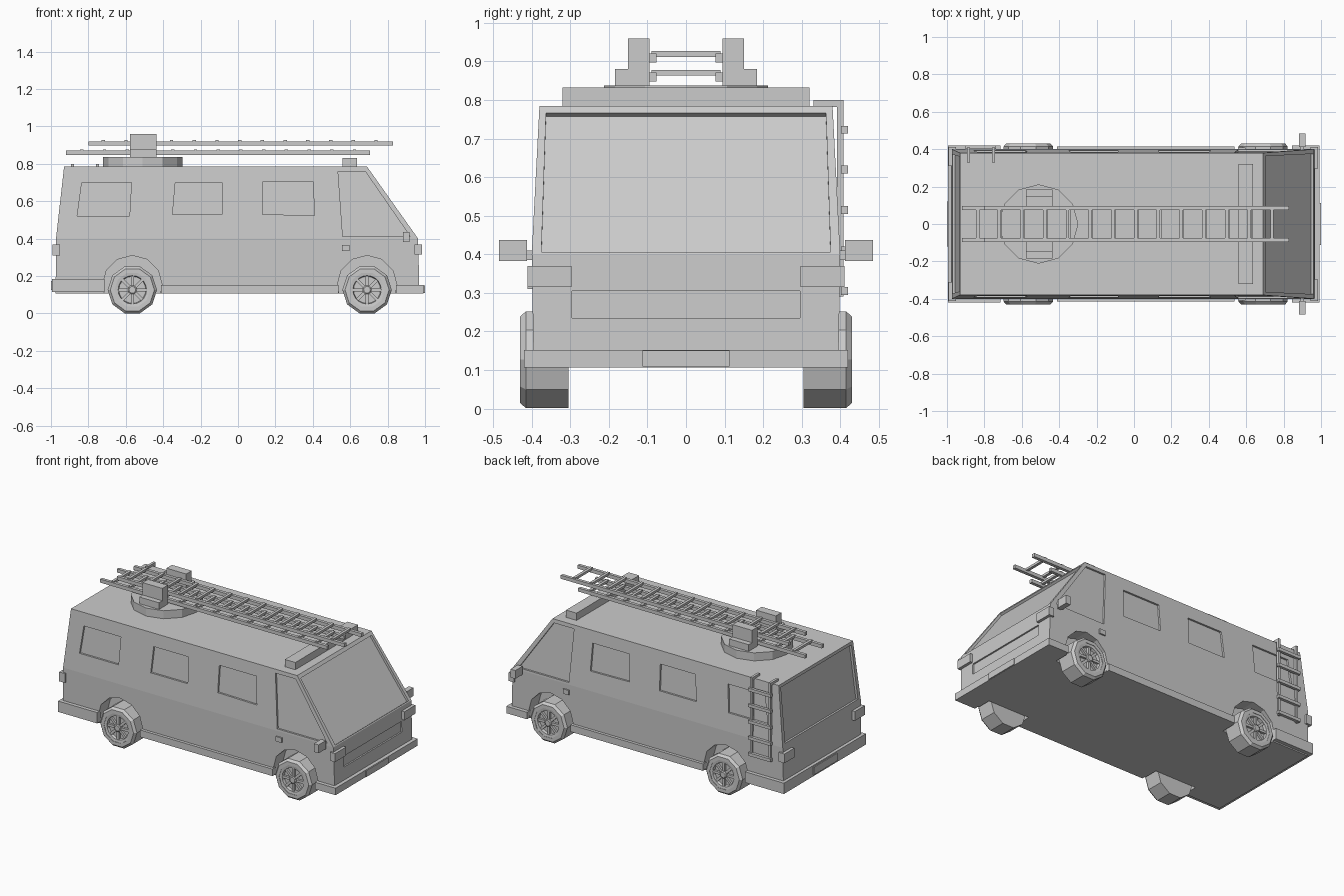
import bpy, bmesh, math
from mathutils import Vector, Matrix

if "Cube" in bpy.data.objects:
    bpy.data.objects.remove(bpy.data.objects["Cube"])

paint = bpy.data.materials.new("plain_grey")
paint.diffuse_color = (0.6, 0.6, 0.6, 1)
paint.use_nodes = True
paint.node_tree.nodes["Principled BSDF"].inputs["Base Color"].default_value = paint.diffuse_color


def finish(name, bm):
    bmesh.ops.recalc_face_normals(bm, faces=bm.faces)
    me = bpy.data.meshes.new(name)
    bm.to_mesh(me)
    bm.free()
    me.materials.append(paint)
    ob = bpy.data.objects.new(name, me)
    bpy.context.collection.objects.link(ob)
    return ob


def add_box(bm, x0, x1, y0, y1, z0, z1, rot=None):
    size = Matrix.Diagonal((x1 - x0, y1 - y0, z1 - z0, 1))
    m = Matrix.Translation(((x0 + x1) / 2, (y0 + y1) / 2, (z0 + z1) / 2)) @ size
    bmesh.ops.create_cube(bm, size=1, matrix=(rot @ m) if rot else m)


def boxes(name, *dims):
    bm = bmesh.new()
    for d in dims:
        add_box(bm, *d)
    return finish(name, bm)


def both(x0, x1, y0, y1, z0, z1):
    """The same box on the left and the right side."""
    return [(x0, x1, y0, y1, z0, z1), (x0, x1, -y1, -y0, z0, z1)]


def add_prism(bm, pts, lo, hi):
    """Solid between a polygon moved by the vectors lo and hi."""
    a = [bm.verts.new(Vector(p) + Vector(lo)) for p in pts]
    b = [bm.verts.new(Vector(p) + Vector(hi)) for p in pts]
    n = len(pts)
    bm.faces.new(a)
    bm.faces.new(b[::-1])
    for i in range(n):
        j = (i + 1) % n
        bm.faces.new((a[i], b[i], b[j], a[j]))


def lathe(bm, profile, n, centre, side, phase=0):
    """Spin (radius, y) points around the y axis; closed profile."""
    rings = []
    for r, y in profile:
        rings.append([bm.verts.new((centre[0] + r * math.cos(phase + 2 * math.pi * i / n), side * y,
                                    centre[1] + r * math.sin(phase + 2 * math.pi * i / n)))
                      for i in range(n)])
    for a, b in zip(rings, rings[1:]):
        for i in range(n):
            j = (i + 1) % n
            bm.faces.new((a[i], a[j], b[j], b[i]))
    bm.faces.new(rings[0])
    bm.faces.new(rings[-1][::-1])


WHEELS_X = (-0.565, 0.69)
FLOOR, WAIST, ROOF = 0.107, 0.40, 0.785


def half_width(z):
    return 0.40 - 0.02 * (z - WAIST) / (ROOF - WAIST)


# Body shell
bm = bmesh.new()
outline = [(-0.975, FLOOR, 0.395), (0.97, FLOOR, 0.395), (0.963, WAIST, 0.40),
           (0.69, ROOF, 0.38), (-0.93, ROOF, 0.38), (-0.973, WAIST, 0.40)]
sides = [[bm.verts.new((x, s * w, z)) for x, z, w in outline] for s in (-1, 1)]
for v in sides:
    bm.faces.new((v[0], v[1], v[2], v[5]))
    bm.faces.new((v[5], v[2], v[3], v[4]))
for i in range(6):
    j = (i + 1) % 6
    bm.faces.new((sides[0][i], sides[0][j], sides[1][j], sides[1][i]))
body = finish("body", bm)

# Cutters: window recesses, grille recess and wheel arches
bm = bmesh.new()
side_windows = [
    [(-0.835, 0.70), (-0.57, 0.70), (-0.58, 0.52), (-0.86, 0.52)],
    [(-0.335, 0.70), (-0.085, 0.70), (-0.085, 0.53), (-0.35, 0.53)],
    [(0.135, 0.705), (0.40, 0.705), (0.41, 0.525), (0.13, 0.53)],
    [(0.535, 0.76), (0.68, 0.76), (0.92, 0.413), (0.56, 0.413)]]
for s in (-1, 1):
    for win in side_windows:
        add_prism(bm, [(x, s * half_width(z), z) for x, z in win],
                  (0, -s * 0.012, 0), (0, s * 0.05, 0))
    for cx in WHEELS_X:
        arch = [(cx + 0.16 * math.sin(math.pi * k / 6), s * 0.3,
                 0.15 + 0.16 * math.cos(math.pi * k / 6)) for k in range(12)]
        add_prism(bm, arch, (0, 0, 0), (0, s * 0.2, 0))


def end_cut(low, high, t0, t1, w0, w1, depth):
    """Recess in a sloped end panel running from low to high (x, z)."""
    low, high = Vector((low[0], 0, low[1])), Vector((high[0], 0, high[1]))
    n = (high - low).cross(Vector((0, 1, 0))).normalized()
    if n.x * low.x < 0:
        n = -n
    a, b = low.lerp(high, t0), low.lerp(high, t1)
    pts = [a + Vector((0, -w0, 0)), a + Vector((0, w0, 0)),
           b + Vector((0, w1, 0)), b + Vector((0, -w1, 0))]
    add_prism(bm, pts, -n * depth, n * 0.04)


end_cut((0.963, WAIST), (0.69, ROOF), 0.015, 0.95, 0.375, 0.363, 0.015)
end_cut((-0.973, WAIST), (-0.93, ROOF), 0.05, 0.95, 0.372, 0.36, 0.015)
end_cut((0.97, FLOOR), (0.963, WAIST), 0.437, 0.675, 0.295, 0.295, 0.01)
cutter = finish("recess_cutter", bm)
cutter.hide_render = True

mod = body.modifiers.new("recesses", 'BOOLEAN')
mod.operation, mod.solver, mod.object = 'DIFFERENCE', 'EXACT', cutter
bpy.context.view_layer.objects.active = body
bpy.ops.object.modifier_apply(modifier=mod.name)
bpy.data.objects.remove(cutter)

# Wheels: ten-sided tyre, rim ring, hub and spokes
for label, cx in zip(("rear", "front"), WHEELS_X):
    for hand, s in (("right", -1), ("left", 1)):
        c = (cx, 0.1265)
        bm = bmesh.new()
        lathe(bm, [(0.132, 0.305), (0.132, 0.415), (0.118, 0.43), (0.095, 0.43), (0.095, 0.405)],
              10, c, s, math.pi / 10 * 2)
        finish(f"{label}_{hand}_tyre", bm)
        bm = bmesh.new()
        lathe(bm, [(0.096, 0.40), (0.096, 0.428), (0.076, 0.425), (0.072, 0.408)], 20, c, s)
        lathe(bm, [(0.024, 0.40), (0.024, 0.426), (0.018, 0.43)], 10, c, s)
        for k in range(8):
            turn = Matrix.Translation((cx, 0, c[1])) @ Matrix.Rotation(k * math.pi / 4, 4, 'Y')
            y = sorted((s * 0.40, s * 0.422))
            add_box(bm, 0.018, 0.078, y[0], y[1], -0.008, 0.008, turn)
        finish(f"{label}_{hand}_rim", bm)

# Bumpers, side skirts, plates, lamps, handles
boxes("front_bumper", (0.95, 0.993, -0.42, 0.42, 0.107, 0.152),
      *both(0.845, 0.96, 0.38, 0.42, 0.107, 0.152))
boxes("rear_bumper", (-0.995, -0.96, -0.42, 0.42, 0.115, 0.185),
      *both(-0.97, -0.715, 0.38, 0.42, 0.115, 0.185))
boxes("side_skirts", *both(-0.412, 0.537, 0.38, 0.415, 0.107, 0.152))
boxes("number_plates", (0.99, 0.999, -0.113, 0.113, 0.109, 0.15),
      (-1.0, -0.99, -0.12, 0.12, 0.125, 0.175))
boxes("front_lamps", *both(0.945, 0.983, 0.297, 0.411, 0.315, 0.37))
boxes("rear_lamps", *both(-0.993, -0.952, 0.31, 0.411, 0.31, 0.37))
boxes("door_handles", *both(0.555, 0.597, 0.39, 0.408, 0.335, 0.366))

# Door mirrors on short arms
boxes("door_mirrors", *both(0.883, 0.917, 0.412, 0.485, 0.383, 0.437),
      *both(0.89, 0.91, 0.385, 0.415, 0.385, 0.41))

# Roof light bar and ladder turntable
boxes("light_bar", (0.56, 0.635, -0.32, 0.32, 0.78, 0.832))
bm = bmesh.new()
disc = [(-0.51 + 0.212 * math.cos(math.pi * k / 6), 0.212 * math.sin(math.pi * k / 6), 0.78)
        for k in range(12)]
add_prism(bm, disc, (0, 0, 0), (0, 0, 0.057))
finish("turntable", bm)
boxes("ladder_supports", *both(-0.578, -0.437, 0.094, 0.15, 0.83, 0.96),
      *both(-0.578, -0.437, 0.14, 0.184, 0.83, 0.88))

# Two roof ladders, the upper one pushed forward
for name, x0, x1, z, first in (("lower_ladder", -0.92, 0.705, 0.848, -0.835),
                               ("upper_ladder", -0.80, 0.83, 0.897, -0.72)):
    rungs = [(first + 0.1215 * k - 0.009, first + 0.1215 * k + 0.009, -0.09, 0.09,
              z + 0.015, z + 0.03) for k in range(13)]
    boxes(name, *both(x0, x1, 0.076, 0.096, z, z + 0.023), *rungs)

# Access ladder on the left rear side, hooked over the roof
parts = []
for x in (-0.884, -0.752):
    parts += [(x - 0.008, x + 0.008, 0.392, 0.408, 0.29, 0.80),
              (x - 0.008, x + 0.008, 0.33, 0.408, 0.782, 0.80)]
parts += [(-0.90, -0.738, 0.402, 0.42, z - 0.01, z + 0.01)
          for z in (0.305, 0.41, 0.515, 0.62, 0.723)]
boxes("access_ladder", *parts)
